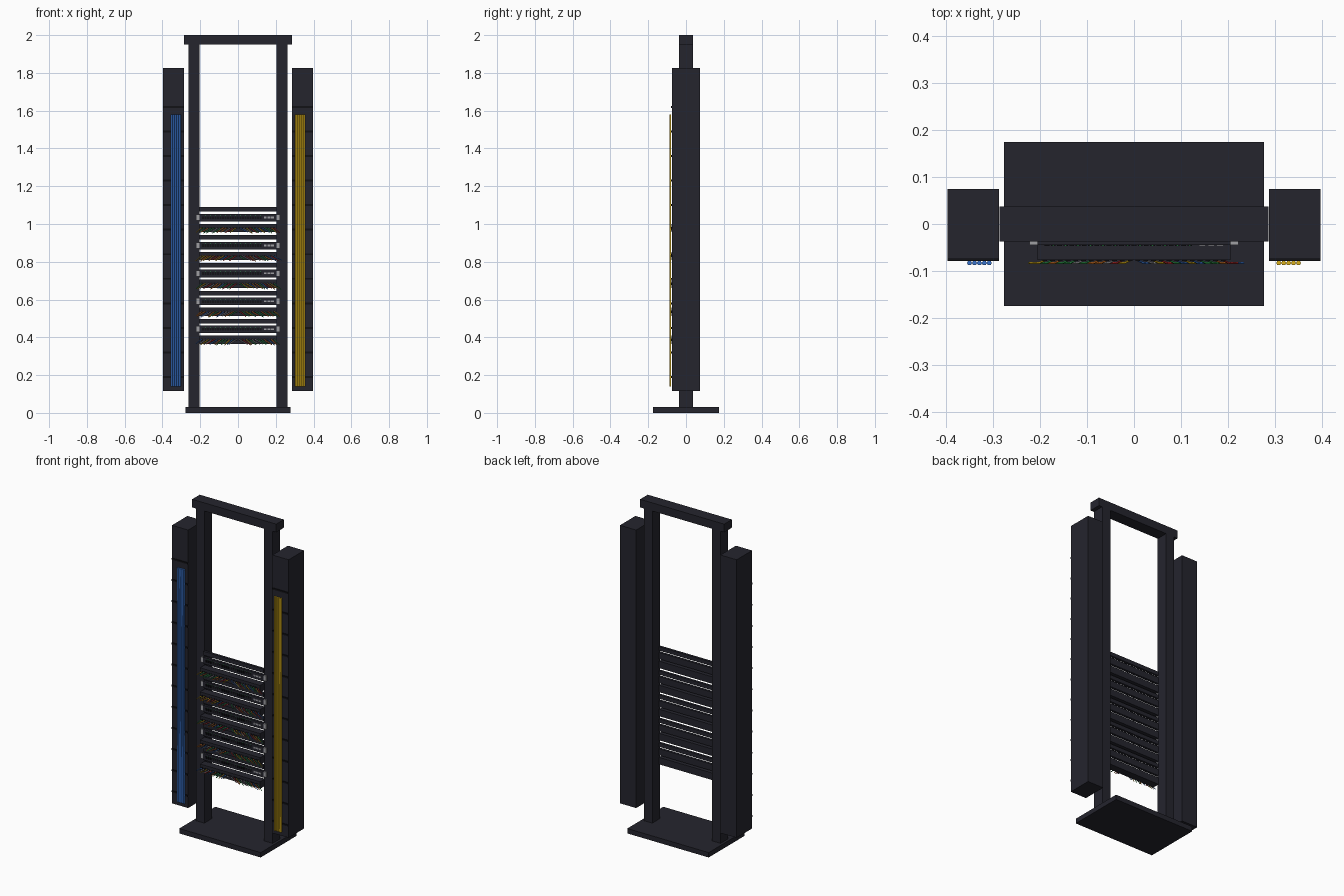
import bpy, bmesh, random
from mathutils import Matrix, Vector

cube = bpy.data.objects.get("Cube")
if cube:
    bpy.data.objects.remove(cube)
random.seed(4)


def material(name, r, g, b):
    m = bpy.data.materials.new(name)
    m.use_nodes = True
    m.diffuse_color = (r, g, b, 1)
    for n in m.node_tree.nodes:
        if n.type == 'BSDF_PRINCIPLED':
            n.inputs["Base Color"].default_value = (r, g, b, 1)
    return m


FRAME = material("charcoal", 0.018, 0.018, 0.027)
BLACK = material("black", 0.006, 0.006, 0.008)
GREY = material("light grey", 0.35, 0.35, 0.37)
BLUE = material("blue", 0.04, 0.17, 0.6)
YELLOW = material("yellow", 0.68, 0.42, 0.01)
GREEN = material("green", 0.03, 0.35, 0.08)
RED = material("red", 0.55, 0.03, 0.03)
ORANGE = material("orange", 0.75, 0.2, 0.02)


def boxes(name, mat, spans):
    """One object made of boxes, each given as (x0, x1, y0, y1, z0, z1)."""
    bm = bmesh.new()
    for x0, x1, y0, y1, z0, z1 in spans:
        place = Matrix.Translation(((x0 + x1) / 2, (y0 + y1) / 2, (z0 + z1) / 2))
        size = Matrix.Diagonal((x1 - x0, y1 - y0, z1 - z0, 1))
        bmesh.ops.create_cube(bm, size=1, matrix=place @ size)
    mesh = bpy.data.meshes.new(name)
    bm.to_mesh(mesh)
    bm.free()
    mesh.materials.append(mat)
    ob = bpy.data.objects.new(name, mesh)
    bpy.context.collection.objects.link(ob)
    return ob


def cables(name, mat, paths, radius, resolution):
    """One bevelled curve object holding several straight-segment cables."""
    curve = bpy.data.curves.new(name, 'CURVE')
    curve.dimensions = '3D'
    curve.bevel_depth = radius
    curve.bevel_resolution = resolution
    curve.use_fill_caps = True
    for path in paths:
        s = curve.splines.new('POLY')
        s.points.add(len(path) - 1)
        for p, co in zip(s.points, path):
            p.co = (*co, 1)
    curve.materials.append(mat)
    ob = bpy.data.objects.new(name, curve)
    bpy.context.collection.objects.link(ob)
    return ob


# Open frame
boxes("base_plate", FRAME, [(-.277, .277, -.175, .175, 0, .03)])
boxes("top_beam", FRAME, [(-.286, .286, -.037, .037, 1.95, 2)])
for side, x in (("right", -.2325), ("left", .2325)):
    boxes(side + "_post", FRAME, [(x - .029, x + .029, -.037, .037, .03, 1.95)])

# Vertical cable ducts with rungs, trunk cables and ties
for side, x, mat in (("right", -.342, BLUE), ("left", .342, YELLOW)):
    boxes(side + "_duct", FRAME, [(x - .055, x + .055, -.075, .075, .115, 1.825)])
    boxes(side + "_duct_rungs", BLACK,
          [(x - .055, x + .055, -.079, -.074, z - .005, z + .005)
           for z in [.19 + .13 * i for i in range(12)]])
    middle = .329 if x > 0 else -.329
    cables(side + "_trunk_cables", mat,
           [[(middle + .0105 * i, -.083, .14), (middle + .0105 * i, -.083, 1.58)]
            for i in range(-2, 3)], .0055, 1)

# Rack units: blank strip, switch and patch panel, repeated downwards
PORTS = 24
strips, switches, panels = [], [], []
ears, sockets, uplinks, lights = [], [], [], []
patch = {m.name: [] for m in (BLUE, YELLOW, GREEN, RED, ORANGE, GREY)}
for unit in range(5):
    z = 1.035 - .148 * unit
    strips.append((-.205, .205, -.045, -.03, z + .031, z + .055))
    switches.append((-.205, .205, -.045, -.03, z - .021, z + .019))
    panels.append((-.205, .205, -.077, -.03, z - .077, z - .034))
    for s in (-1, 1):
        a, b = sorted((s * .205, s * .222))
        ears.append((a, b, -.045, -.036, z - .016, z + .016))
    for i in range(3):
        x = .138 + .019 * i
        uplinks.append((x, x + .014, -.047, -.044, z - .005, z + .005))
    for i in range(PORTS):
        # Switch sockets with status lights
        x = -.185 + .0132 * i
        sockets.append((x - .005, x + .005, -.047, -.044, z - .008, z + .006))
        if i % 2:
            lights.append((x - .002, x + .002, -.047, -.044, z + .009, z + .012))
        # Patch sockets, each with a cable fanning outwards and down
        x = -.19 + .38 * i / (PORTS - 1)
        sockets.append((x - .005, x + .005, -.079, -.076, z - .062, z - .05))
        s = 1 if x > 0 else -1
        start = Vector((x, -.077, z - .055))
        bend = start + Vector((s * .012, -.006, -.005 - .006 * random.random()))
        end = start + Vector((s * random.uniform(.03, .045), -.006,
                              -random.uniform(.022, .03)))
        patch[random.choice(list(patch))].append([start, bend, end])

boxes("blank_strips", FRAME, strips)
boxes("switches", FRAME, switches)
boxes("patch_panels", FRAME, panels)
boxes("mounting_ears", GREY, ears)
boxes("sockets", BLACK, sockets)
boxes("uplink_ports", GREY, uplinks)
boxes("status_lights", GREEN, lights)
for colour, paths in patch.items():
    cables(colour.replace(" ", "_") + "_patch_cables",
           bpy.data.materials[colour], paths, .0022, 0)
